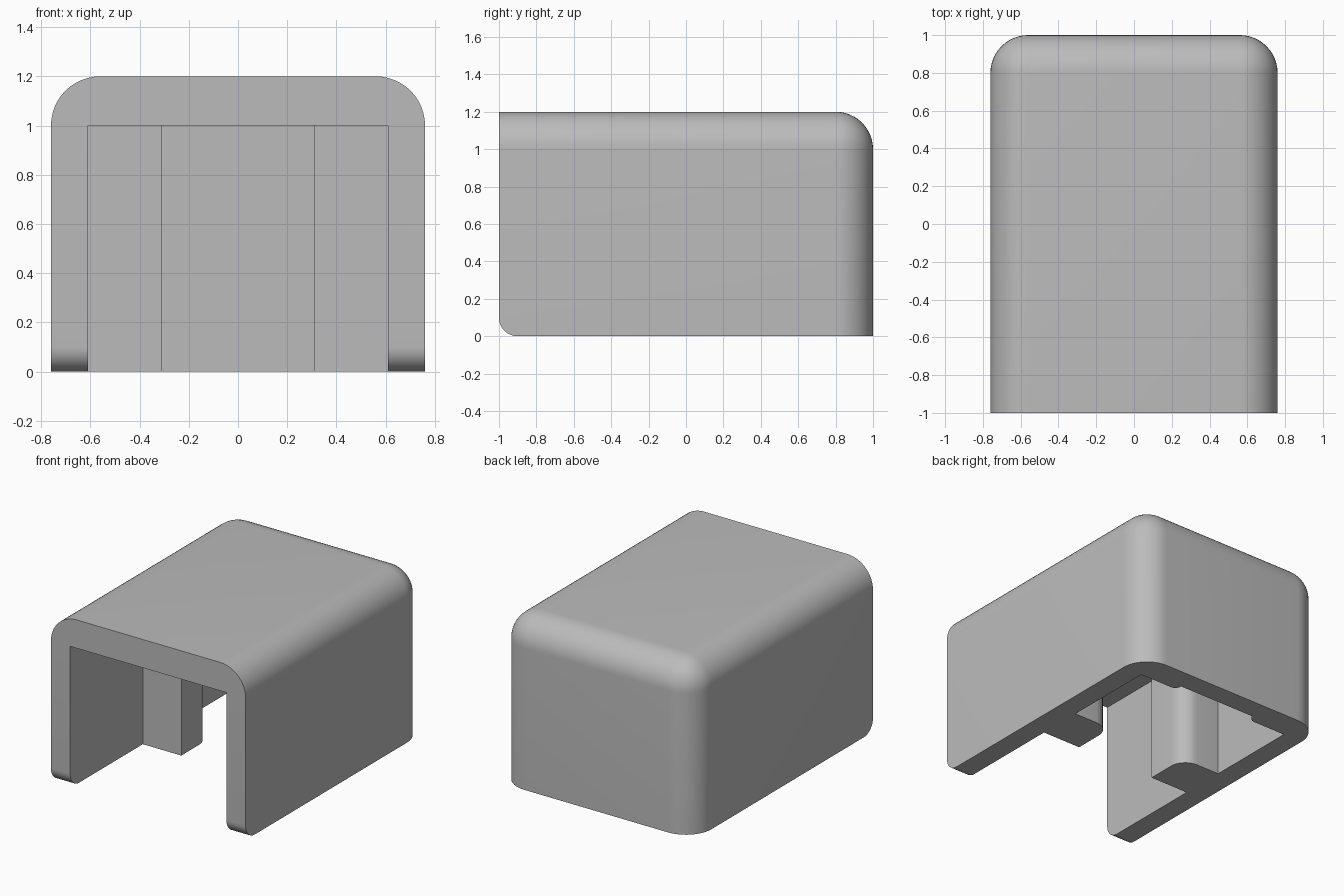
import bpy, bmesh, math

cube = bpy.data.objects.get("Cube")
if cube:
    bpy.data.objects.remove(cube, do_unlink=True)

HALF_W, HALF_L, HEIGHT = 0.76, 1.0, 1.2
WALL, CEILING = 0.15, 1.0

grey = bpy.data.materials.new("plain grey")
grey.use_nodes = True
colour = (0.5, 0.5, 0.5, 1)
grey.diffuse_color = colour
grey.node_tree.nodes["Principled BSDF"].inputs["Base Color"].default_value = colour


def make_object(name, bm):
    bmesh.ops.recalc_face_normals(bm, faces=bm.faces)
    mesh = bpy.data.meshes.new(name)
    bm.to_mesh(mesh)
    bm.free()
    mesh.materials.append(grey)
    obj = bpy.data.objects.new(name, mesh)
    bpy.context.collection.objects.link(obj)
    return obj


def round_edges(bm, test, radius):
    edges = [e for e in bm.edges if test(*(v.co for v in e.verts))]
    bmesh.ops.bevel(bm, geom=edges, offset=radius, segments=12,
                    profile=0.5, affect='EDGES', clamp_overlap=False)


def arc(cx, cy, r, start, end, steps=8):
    angles = [math.radians(start + (end - start) * i / steps) for i in range(steps + 1)]
    return [(cx + r * math.cos(a), cy + r * math.sin(a)) for a in angles]


# Outer body: block with rounded top and rear edges, open front
bm = bmesh.new()
bmesh.ops.create_cube(bm, size=1)
for v in bm.verts:
    v.co.x *= 2 * HALF_W
    v.co.y *= 2 * HALF_L
    v.co.z = (v.co.z + 0.5) * HEIGHT


def outer_edge(a, b):
    mid = (a + b) / 2
    top, back, side = mid.z > HEIGHT - 0.01, mid.y > 0.99, abs(mid.x) > 0.75
    return top + back + side == 2


round_edges(bm, outer_edge, 0.2)
# Rounded front feet
round_edges(bm, lambda a, b: max(a.y, b.y) < -0.99 and max(a.z, b.z) < 0.01, 0.1)
cover = make_object("cover_shell", bm)

# Cavity plan, leaving two side ribs and two shallow rear pads
inner, rib = HALF_W - WALL, 0.31
rib_front, rib_back, rib_r = -0.19, 0.13, 0.12
pad_y, wall_y, pad_r = 0.8, 0.85, 0.045
half = [(inner, -1.1), (inner, rib_front), (rib, rib_front)]
half += arc(rib + rib_r, rib_back - rib_r, rib_r, 180, 90)
half += [(inner, rib_back), (inner, pad_y)]
half += arc(rib + pad_r, pad_y + pad_r, pad_r, 270, 180)
half += [(rib, wall_y)]
plan = half + [(-x, y) for x, y in reversed(half)]

bm = bmesh.new()
face = bm.faces.new([bm.verts.new((x, y, -0.1)) for x, y in plan])
grown = bmesh.ops.extrude_face_region(bm, geom=[face])["geom"]
for v in grown:
    if isinstance(v, bmesh.types.BMVert):
        v.co.z = CEILING
cutter = make_object("cavity_cutter", bm)
cutter.hide_render = True

# Hollow out the body
cut = cover.modifiers.new("cavity", 'BOOLEAN')
cut.operation = 'DIFFERENCE'
cut.solver = 'EXACT'
cut.object = cutter
bpy.context.view_layer.update()
graph = bpy.context.evaluated_depsgraph_get()
hollow = bpy.data.meshes.new_from_object(cover.evaluated_get(graph))
cover.modifiers.clear()
cover.data = hollow
bpy.data.objects.remove(cutter, do_unlink=True)

# Smooth curves, crisp corners
for o in bpy.context.selected_objects:
    o.select_set(False)
cover.select_set(True)
bpy.context.view_layer.objects.active = cover
bpy.ops.object.shade_smooth_by_angle(angle=math.radians(30))
